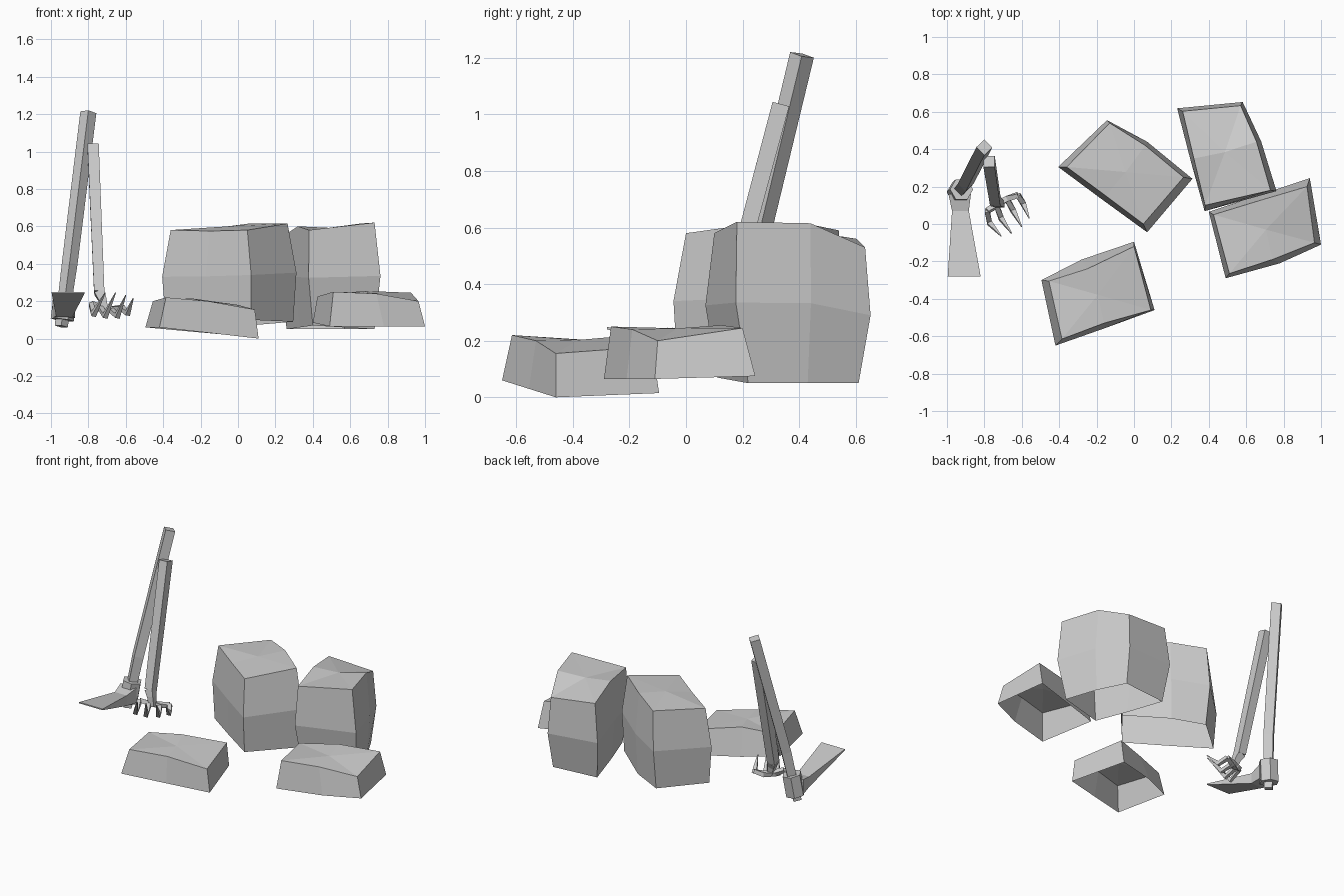
import bpy
import bmesh
from math import cos, sin, pi
from mathutils import Vector

cube = bpy.data.objects.get("Cube")
if cube:
    bpy.data.objects.remove(cube, do_unlink=True)

# One plain grey for everything
grey = bpy.data.materials.new("stone_grey")
grey.use_nodes = True
grey.diffuse_color = (0.6, 0.6, 0.6, 1)
grey.node_tree.nodes["Principled BSDF"].inputs["Base Color"].default_value = grey.diffuse_color


def loft(name, rings, cap_start=True, cap_end=True, peak=None):
    """Skin a list of equal-length point rings; a peak closes the end as a fan."""
    bm = bmesh.new()
    loops = [[bm.verts.new(p) for p in ring] for ring in rings]
    count = len(loops[0])
    for low, high in zip(loops, loops[1:]):
        for i in range(count):
            j = (i + 1) % count
            bm.faces.new((low[i], low[j], high[j], high[i]))
    if cap_start:
        bm.faces.new(loops[0][::-1])
    if peak is not None:
        top = bm.verts.new(peak)
        for i in range(count):
            bm.faces.new((loops[-1][i], loops[-1][(i + 1) % count], top))
    elif cap_end:
        bm.faces.new(loops[-1])
    bmesh.ops.recalc_face_normals(bm, faces=bm.faces)
    mesh = bpy.data.meshes.new(name)
    bm.to_mesh(mesh)
    bm.free()
    mesh.materials.append(grey)
    obj = bpy.data.objects.new(name, mesh)
    bpy.context.collection.objects.link(obj)
    return obj


def bale(name, foot, crown, swell=None):
    """Open-bottomed block with a faceted top and, if tall, a bulging belly."""
    foot = [Vector(p) for p in foot]
    crown = [Vector(p) for p in crown]
    middle = sum(crown, Vector()) / len(crown)
    rings = [foot, crown]
    if swell:
        belly = []
        for low, high in zip(foot, crown):
            p = (low + high) / 2
            out = (p - middle) * swell + middle
            belly.append(Vector((out.x, out.y, p.z)))
        rings.insert(1, belly)
    return loft(name, rings, cap_start=False, peak=middle + Vector((0, 0, 0.008)))


def bar(name, path, radii, sides=4, turn=0.0):
    """Sweep a regular polygon along a path, with a radius at each point."""
    path = [Vector(p) for p in path]
    rings = []
    for i, p in enumerate(path):
        along = (path[min(i + 1, len(path) - 1)] - path[max(i - 1, 0)]).normalized()
        v = along.cross(Vector((1, 0, 0))).normalized()
        u = v.cross(along)
        angles = [turn + 2 * pi * k / sides for k in range(sides)]
        rings.append([p + (u * cos(a) + v * sin(a)) * radii[i] for a in angles])
    return loft(name, rings)


# Tall blocks: short front side, long side, short back side, long side
bale("tall_block_middle",
     [(.07, -.03, .10), (.295, .24, .09), (.06, .43, .07),
      (-.14, .52, .06), (-.385, .3, .08), (-.17, .14, .09)],
     [(.05, 0, .58), (.265, .25, .615), (.06, .42, .615),
      (-.13, .54, .59), (-.36, .305, .58), (-.15, .15, .575)], swell=1.1)
bale("tall_block_left",
     [(.4, .11, .07), (.73, .22, .05), (.66, .43, .05),
      (.57, .61, .05), (.26, .58, .05), (.33, .33, .06)],
     [(.38, .1, .58), (.73, .18, .62), (.655, .44, .615),
      (.57, .633, .53), (.26, .603, .56), (.32, .35, .6)], swell=1.13)

# Low blocks lying in front
bale("low_block_right",
     [(-.42, -.65, .06), (-.15, -.555, .03), (.11, -.46, 0),
      (0, -.095, .015), (-.28, -.19, .04), (-.495, -.3, .06)],
     [(-.385, -.615, .22), (-.16, -.53, .2), (.09, -.46, .155),
      (0, -.12, .18), (-.25, -.24, .215), (-.455, -.305, .2)])
bale("low_block_left",
     [(.49, -.29, .065), (.78, -.21, .065), (1, -.11, .065),
      (.94, .245, .075), (.67, .155, .08), (.4, .065, .085)],
     [(.51, -.265, .25), (.74, -.19, .24), (.965, -.1, .2),
      (.925, .2, .245), (.67, .125, .255), (.425, .05, .225)])

# Hoe: bent square handle, collar and flared blade
bar("hoe_handle", [(-.8, .41, 1.21), (-.9, .215, .4), (-.945, .16, .065)],
    [.043, .042, .035])
bar("hoe_collar", [(-.922, .185, .24), (-.94, .17, .1)], [.062, .062], sides=6)
blade = []
for x, y, z, half, thick in [(-.908, -.28, .245, .088, .004),
                             (-.928, .07, .155, .045, .035),
                             (-.932, .16, .16, .06, .05)]:
    blade.append([(x + sx * half, y, z + sz * thick)
                  for sx, sz in ((-1, -1), (1, -1), (1, 1), (-1, 1))])
loft("hoe_blade", blade)

# Hand fork: square handle, tapered neck, crossbar and curved prongs
bar("fork_handle", [(-.775, .335, 1.035), (-.742, .125, .25)], [.043, .039], turn=pi / 4)
bar("fork_neck", [(-.742, .125, .25), (-.725, .112, .21), (-.71, .105, .15)],
    [.039, .03, .024], turn=pi / 4)
bar("fork_crossbar", [(-.785, .07, .185), (-.74, .1, .165), (-.68, .135, .155), (-.62, .155, .165)],
    [.018, .022, .022, .018], turn=pi / 4)
roots = [(-.785, .07, .185), (-.735, .1, .165), (-.68, .135, .155), (-.62, .155, .165)]
bends = [(-.772, .005, .13), (-.71, .03, .12), (-.645, .07, .12), (-.59, .105, .135)]
tips = [(-.71, -.065, .245), (-.655, -.05, .245), (-.6, -.015, .232), (-.56, .03, .215)]
for i, (root, bend, tip) in enumerate(zip(roots, bends, tips)):
    bar(f"fork_prong_{i + 1}", [root, bend, tip], [.018, .019, .003], turn=pi / 4)
